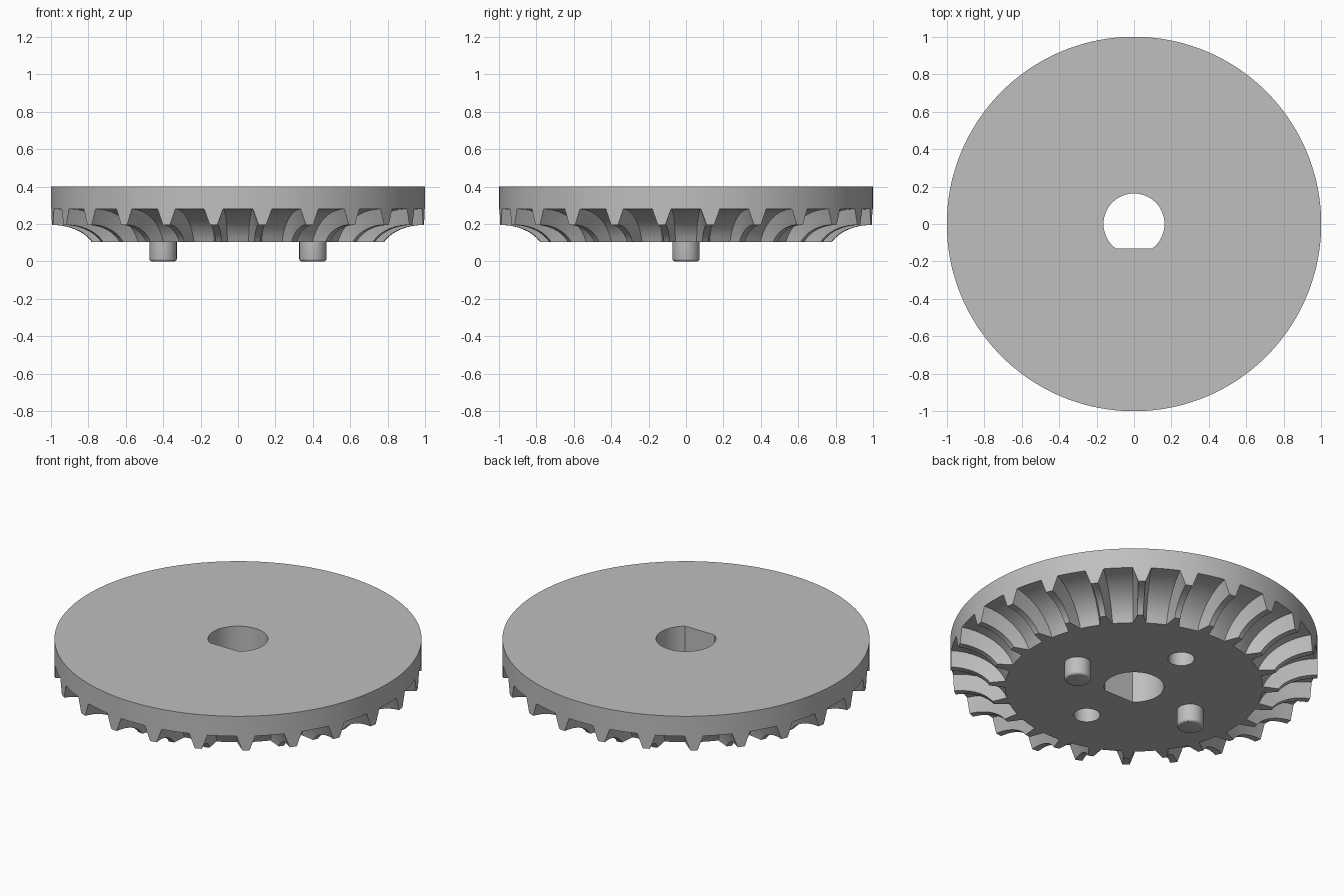
import bpy, bmesh, math

cube = bpy.data.objects.get("Cube")
if cube:
    bpy.data.objects.remove(cube)

TEETH = 24
PITCH = math.tau / TEETH
GAP_HALF = 0.08          # half angle of a gap floor at the root
CREST_HALF = 0.02        # half angle of a tooth crest
BASE_Z, TOP_Z = 0.105, 0.40
ARC_Z = 0.04             # centre height of the concave tooth arcs
STEPS = 10

grey = bpy.data.materials.new("plain_grey")
grey.use_nodes = True
grey.diffuse_color = (0.52, 0.52, 0.52, 1)
grey.node_tree.nodes["Principled BSDF"].inputs["Base Color"].default_value = (0.52, 0.52, 0.52, 1)


def make_object(name, bm):
    bmesh.ops.recalc_face_normals(bm, faces=bm.faces)
    mesh = bpy.data.meshes.new(name)
    bm.to_mesh(mesh)
    bm.free()
    mesh.materials.append(grey)
    obj = bpy.data.objects.new(name, mesh)
    bpy.context.collection.objects.link(obj)
    return obj


def prism(name, outline, z0, z1):
    bm = bmesh.new()
    face = bm.faces.new([bm.verts.new((x, y, z0)) for x, y in outline])
    top = bmesh.ops.extrude_face_region(bm, geom=[face])["geom"]
    verts = [v for v in top if isinstance(v, bmesh.types.BMVert)]
    bmesh.ops.translate(bm, verts=verts, vec=(0, 0, z1 - z0))
    return make_object(name, bm)


def circle(cx, cy, r, n=48):
    return [(cx + r * math.cos(math.tau * i / n), cy + r * math.sin(math.tau * i / n))
            for i in range(n)]


def arc_profile(width, height):
    """Concave quarter arc from the rim inwards and down to the base."""
    end = math.acos((BASE_Z - ARC_Z) / height)
    return [(1 - width * math.sin(end * k / STEPS), ARC_Z + height * math.cos(end * k / STEPS))
            for k in range(STEPS + 1)]


def shade(obj):
    bpy.ops.object.select_all(action='DESELECT')
    obj.select_set(True)
    bpy.context.view_layer.objects.active = obj
    bpy.ops.object.shade_smooth_by_angle(angle=math.radians(30))


# Toothed disc: columns of radial profiles, alternating gap floors and crests
floor, crest = arc_profile(0.31, 0.24), arc_profile(0.235, 0.155)
bm = bmesh.new()
columns = []
for t in range(TEETH):
    spans = [(GAP_HALF * f, floor) for f in (-1, -0.5, 0, 0.5, 1)]
    spans += [(PITCH / 2 + CREST_HALF * s, crest) for s in (-1, 1)]
    for offset, profile in spans:
        a = t * PITCH + offset
        columns.append([bm.verts.new((r * math.cos(a), r * math.sin(a), z))
                        for r, z in [(1, TOP_Z)] + profile])
for i, col in enumerate(columns):
    nxt = columns[(i + 1) % len(columns)]
    for k in range(len(col) - 1):
        bm.faces.new((col[k], nxt[k], nxt[k + 1], col[k + 1]))
bm.faces.new([c[0] for c in columns])
bm.faces.new([c[-1] for c in columns])
disc = make_object("toothed_disc", bm)

# Cutters: D-shaped shaft bore and two blind sockets
low = math.asin(-0.13 / 0.163)
bore = [(0.163 * math.cos(a), 0.163 * math.sin(a))
        for a in (low + (math.pi - 2 * low) * i / 48 for i in range(49))]
cutters = [prism("shaft_bore_cutter", bore, -0.2, 0.6)]
cutters += [prism("socket_cutter", circle(0, y, 0.072), -0.1, 0.25) for y in (-0.4, 0.4)]
for cutter in cutters:
    cutter.hide_render = True
    mod = disc.modifiers.new("cut", 'BOOLEAN')
    mod.operation = 'DIFFERENCE'
    mod.solver = 'EXACT'
    mod.object = cutter
    bpy.ops.object.select_all(action='DESELECT')
    disc.select_set(True)
    bpy.context.view_layer.objects.active = disc
    bpy.ops.object.modifier_apply(modifier=mod.name)
    bpy.data.objects.remove(cutter)
shade(disc)

# Locating pegs with rounded lower edges
for side, x in (("left", 0.4), ("right", -0.4)):
    peg = prism(side + "_peg", circle(x, 0, 0.073), 0, 0.12)
    bm = bmesh.new()
    bm.from_mesh(peg.data)
    edges = [e for e in bm.edges if all(v.co.z < 0.01 for v in e.verts)]
    bmesh.ops.bevel(bm, geom=edges, offset=0.014, segments=3, profile=0.5, affect='EDGES')
    bm.to_mesh(peg.data)
    bm.free()
    shade(peg)
